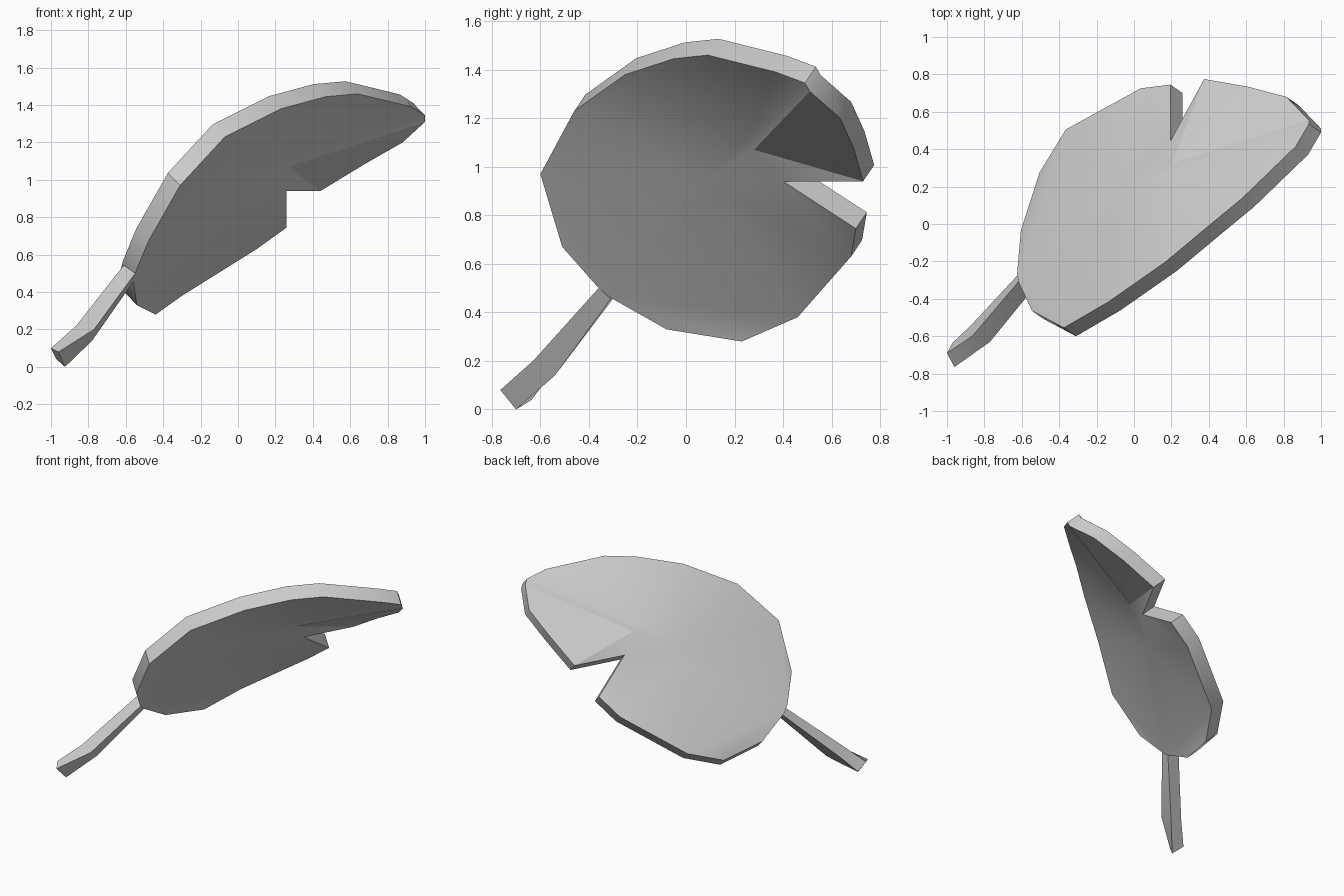
import bpy, bmesh
from mathutils import Vector

if "Cube" in bpy.data.objects:
    bpy.data.objects.remove(bpy.data.objects["Cube"])

THICK = Vector((-0.065, 0.045, 0.067))   # from the underside to the upper side


def finish(bm, name, angle):
    bmesh.ops.recalc_face_normals(bm, faces=bm.faces[:])
    mesh = bpy.data.meshes.new(name)
    bm.to_mesh(mesh)
    bm.free()
    ob = bpy.data.objects.new(name, mesh)
    bpy.context.collection.objects.link(ob)
    bpy.context.view_layer.objects.active = ob
    ob.select_set(True)
    bpy.ops.object.shade_smooth_by_angle(angle=angle)
    ob.select_set(False)
    return ob


# Underside points: both edges of the midrib and the two outlines, base to tip
rib_a = [(-0.55, -0.36, 0.50), (0, 0.09, 0.95), (0.27, 0.25, 1.11), (1.0, 0.49, 1.345)]
rib_b = [(-0.56, -0.31, 0.46), (0.01, 0.13, 0.91), (0.27, 0.28, 1.07), (1.0, 0.51, 1.31)]
edge_a = [(-0.48, -0.51, 0.67), (-0.31, -0.60, 0.97), (-0.07, -0.46, 1.23),
          (0.23, -0.25, 1.38), (0.47, -0.05, 1.445), (0.64, 0.09, 1.46),
          (0.93, 0.37, 1.39)]
edge_b = [(-0.54, -0.08, 0.33), (-0.44, 0.23, 0.28), (-0.30, 0.46, 0.38),
          (0.10, 0.68, 0.63), (0.26, 0.70, 0.745), (0.26, 0.40, 0.94),
          (0.44, 0.73, 0.94), (0.67, 0.69, 1.08), (0.88, 0.635, 1.20)]

# Leaf blade
bm = bmesh.new()
ra, rb, ea, eb = ([bm.verts.new(p) for p in pts] for pts in (rib_a, rib_b, edge_a, edge_b))


def fan(center, ring):
    for p, q in zip(ring, ring[1:]):
        bm.faces.new((center, p, q))


fan(ra[0], [ea[0], ea[1], ra[1]])
fan(ra[1], [ea[1], ea[2], ea[3], ra[2]])
fan(ra[2], ea[3:] + [ra[3]])
fan(rb[0], eb[:3] + [rb[1]])
fan(rb[1], [eb[2], eb[3], eb[5], rb[2]])
fan(rb[2], eb[5:] + [rb[3]])
bm.faces.new((eb[3], eb[4], eb[5]))
for i in range(3):
    bm.faces.new((ra[i], ra[i + 1], rb[i + 1], rb[i]))
ext = bmesh.ops.extrude_face_region(bm, geom=bm.faces[:], use_keep_orig=True)
bmesh.ops.translate(bm, vec=THICK, verts=[g for g in ext["geom"] if isinstance(g, bmesh.types.BMVert)])
finish(bm, "leaf_blade", 0.5)

# Stem: four-sided rings, flared at the cut end
rings = [
    [(-1.0, -0.69, 0.10), (-0.96, -0.765, 0.08), (-0.925, -0.70, 0.0), (-0.97, -0.635, 0.04)],
    [(-0.865, -0.60, 0.22), (-0.77, -0.63, 0.20), (-0.78, -0.54, 0.14), (-0.87, -0.54, 0.17)],
    [(-0.61, -0.30, 0.545), (-0.55, -0.36, 0.50), (-0.56, -0.31, 0.455), (-0.61, -0.26, 0.51)],
]
bm = bmesh.new()
loops = [[bm.verts.new(p) for p in r] for r in rings]
for lo, hi in zip(loops, loops[1:]):
    for i in range(4):
        j = (i + 1) % 4
        bm.faces.new((lo[i], lo[j], hi[j], hi[i]))
bm.faces.new(loops[0])
bm.faces.new(loops[-1])
finish(bm, "stem", 0.4)
